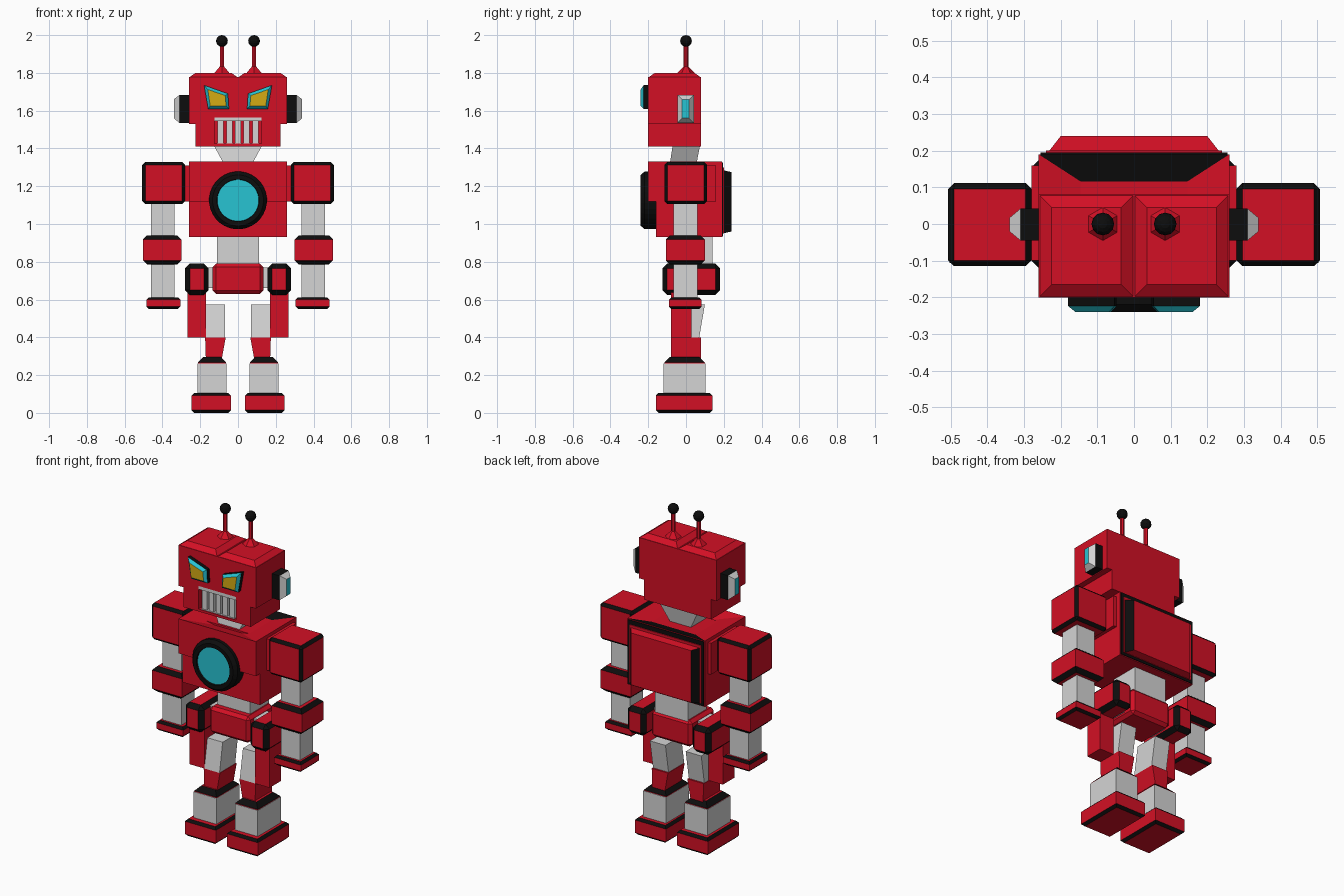
import bpy, bmesh, math
from mathutils import Matrix

cube = bpy.data.objects.get("Cube")
if cube:
    bpy.data.objects.remove(cube, do_unlink=True)


def material(name, r, g, b):
    m = bpy.data.materials.new(name)
    m.diffuse_color = (r, g, b, 1)
    m.use_nodes = True
    m.node_tree.nodes["Principled BSDF"].inputs["Base Color"].default_value = (r, g, b, 1)
    return m


RED = material("red paint", 0.65, 0.005, 0.018)
BLACK = material("black rubber", 0.004, 0.004, 0.004)
GREY = material("light grey metal", 0.66, 0.66, 0.66)
TEAL = material("teal glass", 0.02, 0.55, 0.65)
YELLOW = material("amber lens", 0.66, 0.41, 0.007)


def finish(bm, name, *mats):
    bmesh.ops.recalc_face_normals(bm, faces=bm.faces)
    mesh = bpy.data.meshes.new(name)
    bm.to_mesh(mesh)
    bm.free()
    for m in mats:
        mesh.materials.append(m)
    ob = bpy.data.objects.new(name, mesh)
    bpy.context.collection.objects.link(ob)
    return ob


def loft(name, rings, body, cap=None, first=None):
    """Join matching rings of points; cap colours the end, first the first band."""
    bm = bmesh.new()
    loops = [[bm.verts.new(p) for p in ring] for ring in rings]
    n = len(loops[0])
    bm.faces.new(loops[0])
    bm.faces.new(loops[-1]).material_index = 1 if cap else 0
    for k, (a, b) in enumerate(zip(loops, loops[1:])):
        for i in range(n):
            j = (i + 1) % n
            f = bm.faces.new((a[i], a[j], b[j], b[i]))
            f.material_index = 2 if first and k == 0 else 0
    return finish(bm, name, body, cap or body, first or body)


def rect(axis, at, a0, a1, b0, b1):
    """Rectangle lying across the given axis."""
    pts = []
    for a, b in ((a0, b0), (a1, b0), (a1, b1), (a0, b1)):
        p = [a, b]
        p.insert(axis, at)
        pts.append(p)
    return pts


def box(name, x, y, z, mat):
    return loft(name, [rect(2, z[0], *x, *y), rect(2, z[1], *x, *y)], mat)


def trimmed(name, x, y, z, trim, uprights=True, body=RED):
    """Box with black chamfered edges."""
    bm = bmesh.new()
    mid = [(a + b) / 2 for a, b in (x, y, z)]
    size = [abs(b - a) for a, b in (x, y, z)]
    bmesh.ops.create_cube(bm, size=1, matrix=Matrix.Translation(mid) @ Matrix.Diagonal((*size, 1)))
    edges = [e for e in bm.edges
             if uprights or abs(e.verts[0].co.z - e.verts[1].co.z) < 0.001]
    bmesh.ops.bevel(bm, geom=edges, offset=trim, segments=1, affect='EDGES', material=1)
    return finish(bm, name, body, BLACK)


def circle(x, y, z, r, axis=1, n=32):
    ring = []
    for i in range(n):
        t = math.tau * (i + 0.5) / n
        c, s = r * math.cos(t), r * math.sin(t)
        ring.append((x + c, y, z + s) if axis == 1 else (x + c, y + s, z))
    return ring


# Torso: stepped side profile with a sunken collar, black at the rear
profile = [(-0.16, 0.93), (0.19, 0.93), (0.19, 1.33), (-0.20, 1.33), (-0.20, 1.12), (-0.16, 1.12)]
torso = loft("torso", [[(x, y, z) for y, z in profile] for x in (-0.26, 0.26)], RED)
bm = bmesh.new()
bm.from_mesh(torso.data)
top = max(bm.faces, key=lambda f: f.calc_center_median().z)
bmesh.ops.inset_individual(bm, faces=[top], thickness=0.02)
for v in top.verts:
    v.co = (math.copysign(0.09, v.co.x), 0.08 if v.co.y > 0 else -0.10, 1.30)
bm.normal_update()
for f in bm.faces:
    if f.normal.z > 0.5 and f.calc_center_median().y > 0.1:
        f.material_index = 1
bm.to_mesh(torso.data)
bm.free()
torso.data.materials[1] = BLACK
box("torso_side_plate", (-0.28, 0.28), (-0.10, 0.16), (1.12, 1.31), RED)

# Chest port
loft("chest_ring", [circle(0, -0.15, 1.125, 0.153), circle(0, -0.22, 1.125, 0.153),
                    circle(0, -0.24, 1.125, 0.135), circle(0, -0.24, 1.125, 0.112),
                    circle(0, -0.23, 1.125, 0.11)], BLACK, TEAL)

# Back panel
box("back_border", (-0.255, 0.255), (0.18, 0.195), (0.935, 1.325), BLACK)
box("back_plate", (-0.24, 0.24), (0.18, 0.20), (0.95, 1.30), RED)
panel = loft("back_panel", [rect(1, 0.195, -0.235, 0.235, 0.95, 1.285),
                            rect(1, 0.24, -0.20, 0.20, 0.96, 1.275)], RED, RED, BLACK)
for f in panel.data.polygons:
    if abs(f.normal.z) > 0.5:
        f.material_index = 0

# Neck, waist and pelvis
loft("neck", [rect(2, 1.29, -0.06, 0.06, -0.09, 0.05),
              rect(2, 1.42, -0.13, 0.13, -0.07, 0.075)], GREY)
box("waist", (-0.11, 0.11), (-0.04, 0.14), (0.77, 0.94), GREY)
pelvis = trimmed("pelvis", (-0.135, 0.135), (-0.09, 0.15), (0.63, 0.79), 0.018)
pelvis.data.materials[1] = RED
box("hip_axle", (-0.17, 0.17), (-0.04, 0.08), (0.66, 0.77), GREY)

# Head: stepped outline with a recessed mouth
half = [(0.225, 1.41), (0.225, 1.53), (0.26, 1.53), (0.26, 1.777)]
outline = half + [(-x, z) for x, z in reversed(half)]
head = loft("head", [[(x, y, z) for x, z in outline] for y in (-0.20, 0.08)], RED)
cutter = box("mouth_cutter", (-0.125, 0.125), (-0.25, -0.155), (1.425, 1.565), RED)
cutter.hide_render = True
cutter.hide_set(True)
cut = head.modifiers.new("mouth", 'BOOLEAN')
cut.object = cutter
cut.operation = 'DIFFERENCE'
cut.solver = 'EXACT'
box("mouth_top_lip", (-0.125, 0.125), (-0.20, -0.15), (1.545, 1.565), GREY)
box("mouth_floor", (-0.11, 0.11), (-0.195, -0.15), (1.42, 1.428), GREY)
for i in range(5):
    x = (i - 2) * 0.046
    box("tooth_bar", (x - 0.016, x + 0.016), (-0.19, -0.15), (1.427, 1.55), GREY)

# Paired parts
for s, side in ((1, "left"), (-1, "right")):

    def X(a, b):
        return tuple(sorted((s * a, s * b)))

    # Crown lump, antenna
    loft(side + "_crown", [rect(2, 1.775, *X(0, 0.26), -0.20, 0.08),
                           rect(2, 1.80, *X(0.035, 0.225), -0.165, 0.045)], RED)
    ax = s * 0.085
    loft(side + "_antenna", [circle(ax, 0, 1.795, 0.05, 2, 6), circle(ax, 0, 1.835, 0.012, 2, 6),
                             circle(ax, 0, 1.96, 0.012, 2, 6)], RED)
    bm = bmesh.new()
    bmesh.ops.create_uvsphere(bm, u_segments=12, v_segments=8, radius=0.031,
                              matrix=Matrix.Translation((ax, 0, 1.969)))
    finish(bm, side + "_antenna_ball", BLACK)

    # Eye: black sides, teal chamfer, amber lens
    outer = [(0.18, 1.735), (0.053, 1.69), (0.048, 1.61), (0.158, 1.61)]
    inner = [(0.16, 1.712), (0.068, 1.68), (0.063, 1.625), (0.147, 1.625)]
    loft(side + "_eye", [[(s * x, y, z) for x, z in ring]
                         for ring, y in ((outer, -0.19), (outer, -0.224), (inner, -0.24))],
         TEAL, YELLOW, BLACK)

    # Ear
    box(side + "_ear_base", X(0.25, 0.31), (-0.045, 0.042), (1.535, 1.683), BLACK)
    loft(side + "_ear_cap", [rect(0, s * 0.31, -0.045, 0.042, 1.535, 1.683),
                             rect(0, s * 0.34, -0.02, 0.017, 1.56, 1.66)], GREY, TEAL)

    # Arm
    trimmed(side + "_shoulder", X(0.28, 0.507), (-0.115, 0.112), (1.105, 1.328), 0.016)
    box(side + "_upper_arm", X(0.335, 0.46), (-0.065, 0.06), (0.92, 1.11), GREY)
    trimmed(side + "_elbow", X(0.30, 0.503), (-0.107, 0.10), (0.785, 0.94), 0.022, False)
    box(side + "_forearm", X(0.335, 0.46), (-0.065, 0.06), (0.60, 0.79), GREY)
    trimmed(side + "_cuff", X(0.305, 0.485), (-0.09, 0.083), (0.55, 0.612), 0.013, False)

    # Leg
    trimmed(side + "_hip", X(0.155, 0.28), (-0.125, 0.18), (0.625, 0.79), 0.025)
    box(side + "_thigh", X(0.17, 0.268), (-0.08, 0.03), (0.40, 0.64), RED)
    loft(side + "_knee", [rect(2, 0.40, *X(0.068, 0.172), -0.08, 0.07),
                          rect(2, 0.575, *X(0.068, 0.172), -0.05, 0.10)], GREY)
    loft(side + "_shin", [rect(2, 0.28, *X(0.087, 0.17), -0.08, 0.08),
                          rect(2, 0.40, *X(0.065, 0.174), -0.08, 0.08)], RED)
    trimmed(side + "_boot_cap", X(0.063, 0.213), (-0.115, 0.10), (0.23, 0.295), 0.028, False)
    box(side + "_boot", X(0.062, 0.215), (-0.118, 0.103), (0.09, 0.262), GREY)
    trimmed(side + "_foot", X(0.037, 0.245), (-0.16, 0.14), (0, 0.105), 0.014, False)
